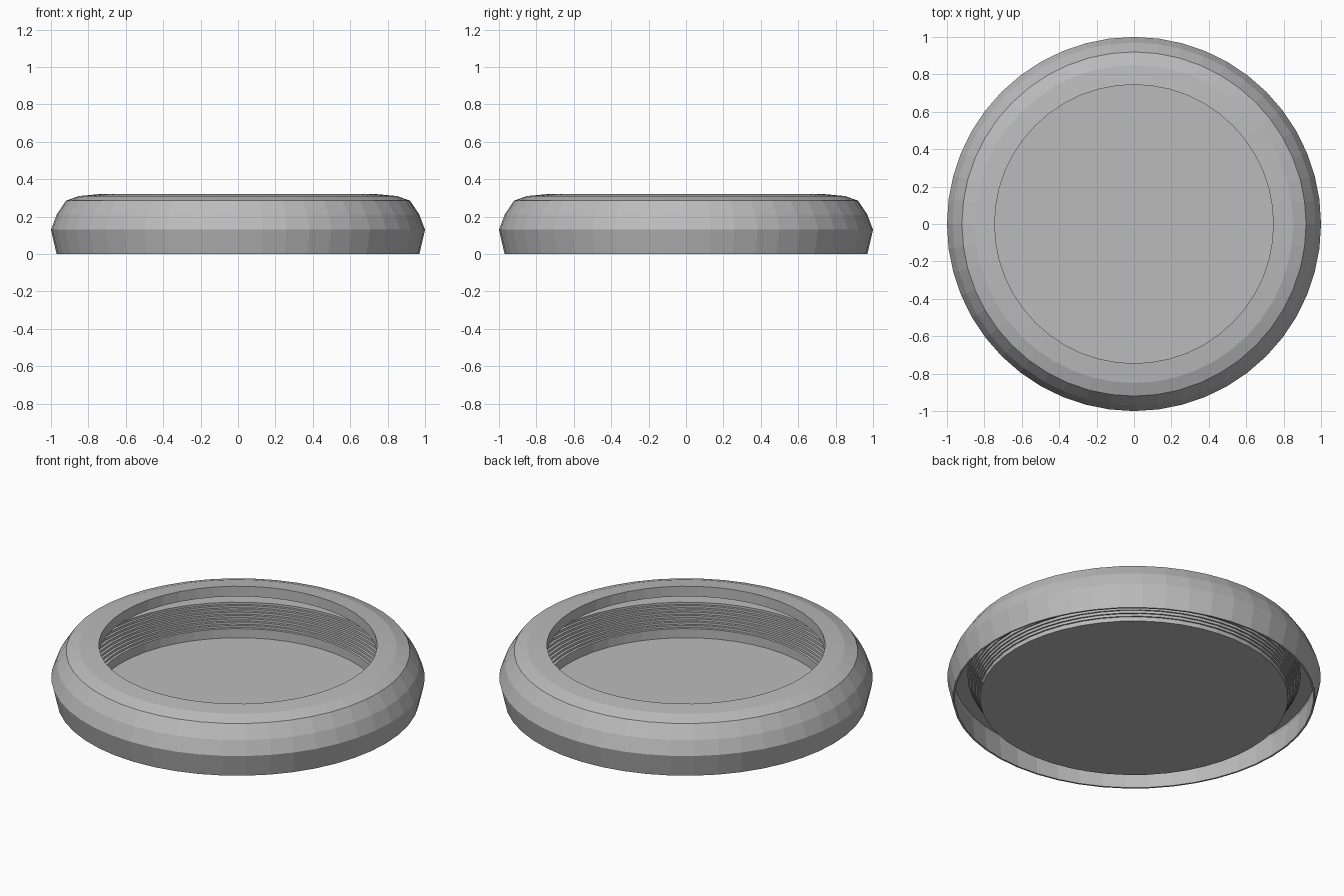
import bpy, bmesh, math

if "Cube" in bpy.data.objects:
    bpy.data.objects.remove(bpy.data.objects["Cube"], do_unlink=True)

SIDES = 48


def material(name, colour):
    mat = bpy.data.materials.new(name)
    mat.use_nodes = True
    mat.diffuse_color = colour
    mat.node_tree.nodes["Principled BSDF"].inputs["Base Color"].default_value = colour
    return mat


def lathe(name, profile, mat):
    """Spin (radius, height) points around z; points on the axis close to a fan."""
    bm = bmesh.new()
    verts = [bm.verts.new((r, 0, z)) for r, z in profile]
    edges = [bm.edges.new(pair) for pair in zip(verts, verts[1:])]
    bmesh.ops.spin(bm, geom=verts + edges, cent=(0, 0, 0), axis=(0, 0, 1),
                   angle=math.tau, steps=SIDES, use_merge=True)
    bmesh.ops.remove_doubles(bm, verts=bm.verts, dist=0.0005)
    bmesh.ops.recalc_face_normals(bm, faces=bm.faces)
    mesh = bpy.data.meshes.new(name)
    bm.to_mesh(mesh)
    bm.free()
    mesh.materials.append(mat)
    obj = bpy.data.objects.new(name, mesh)
    bpy.context.collection.objects.link(obj)
    return obj


def stairs(start, end, count):
    """Risers and treads climbing from start to end."""
    (r0, z0), (r1, z1) = start, end
    points = [start]
    for i in range(count):
        z = z0 + (z1 - z0) * (i + 1) / count
        points += [(r0 + (r1 - r0) * i / count, z),
                   (r0 + (r1 - r0) * (i + 1) / count, z)]
    return points


grey = material("plain grey", (0.5, 0.5, 0.5, 1))

# Rounded outer ring: outside, top lip, then the hidden inner face
lathe("outer_ring", [
    (0.97, 0), (1.0, 0.13), (0.97, 0.21), (0.92, 0.285), (0.85, 0.31),
    (0.745, 0.32), (0.745, 0.26), (0.86, 0.26), (0.93, 0.23),
    (0.965, 0.16), (0.975, 0.13), (0.96, 0), (0.97, 0)], grey)

# Stepped tray: floor, ribbed wall and ledge on the inside, then back underneath
inside = [(0, 0.004), (0.77, 0.004)] + stairs((0.77, 0.045), (0.9, 0.16), 9)
outside = stairs((0.825, 0.01), (0.9, 0.145), 9)
lathe("stepped_tray", inside + [(0.97, 0.16), (0.97, 0.145)]
      + outside[::-1] + [(0.825, 0), (0, 0)], grey)
